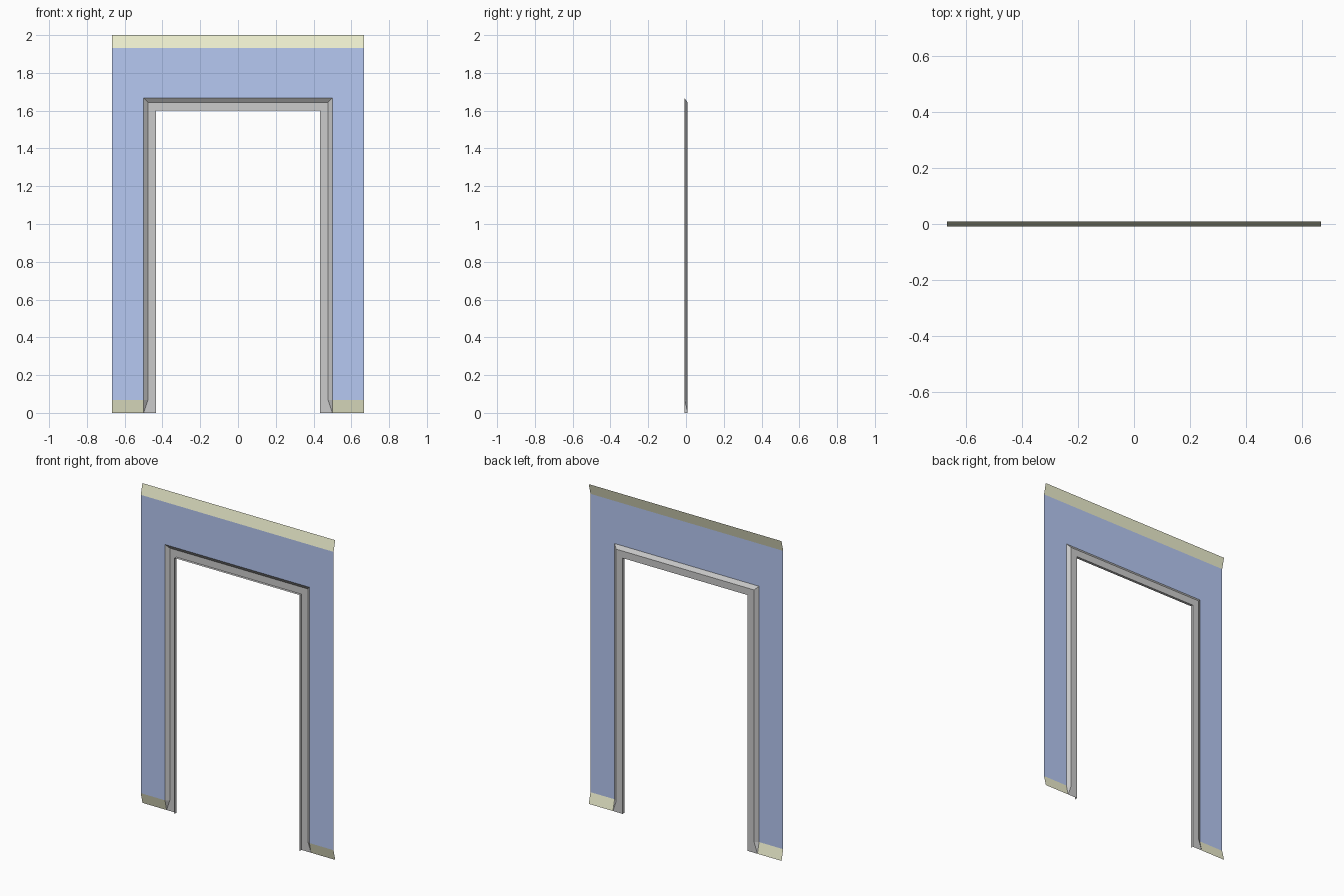
import bpy

if "Cube" in bpy.data.objects:
    bpy.data.objects.remove(bpy.data.objects["Cube"])

W, H = 0.667, 2.0        # wall half width and height
OX, OZ = 0.5, 1.667      # opening in the wall
BAND = 0.067             # height of the sloped trim bands
D = 0.0083               # half depth: wall face at -D, recessed edges at +D


def make_object(name, verts, faces, color=None):
    mesh = bpy.data.meshes.new(name)
    mesh.from_pydata(verts, [], faces)
    mesh.update()
    obj = bpy.data.objects.new(name, mesh)
    bpy.context.collection.objects.link(obj)
    if color:
        mat = bpy.data.materials.new(name + "_paint")
        mat.diffuse_color = (*color, 1)
        mat.use_nodes = True
        mat.node_tree.nodes["Principled BSDF"].inputs["Base Color"].default_value = mat.diffuse_color
        mesh.materials.append(mat)
    return obj


def panels(name, quads, color):
    """Flat panels: each is (x0, x1, z_low, y_low, z_high, y_high)."""
    verts, faces = [], []
    for x0, x1, z0, y0, z1, y1 in quads:
        n = len(verts)
        verts += [(x0, y0, z0), (x1, y0, z0), (x1, y1, z1), (x0, y1, z1)]
        faces.append((n, n + 1, n + 2, n + 3))
    return make_object(name, verts, faces, color)


# Wall face around the doorway
panels("wall_face", [
    (-W, -OX, BAND, -D, OZ, -D),
    (OX, W, BAND, -D, OZ, -D),
    (-W, W, OZ, -D, H - BAND, -D),
], (0.47, 0.58, 0.89))

# Trim bands sloping back at the top and the base
YELLOW = (0.86, 0.87, 0.63)
panels("top_trim", [(-W, W, H - BAND, -D, H, D)], YELLOW)
panels("base_trim", [
    (-W, -OX, 0, D, BAND, -D),
    (OX, W, 0, D, BAND, -D),
], YELLOW)

# Door frame: bevel, flat face and inner return swept round with mitred corners
profile = [(OX, -D), (0.477, D), (0.433, D), (0.433, -D)]
foot = [(OX, D)] + profile[1:]


def ring(prof, side, z=None):
    return [(side * x, y, OZ - OX + x if z is None else z) for x, y in prof]


rows = [ring(foot, -1, 0), ring(profile, -1, BAND), ring(profile, -1),
        ring(profile, 1), ring(profile, 1, BAND), ring(foot, 1, 0)]
verts = [v for row in rows for v in row]
faces = []
for i in range(5):
    for j in range(3):
        a, b = i * 4 + j, i * 4 + j + 1
        c, d = b + 4, a + 4
        if j == 0 and i == 0:      # folded foot, left
            faces += [(a, b, c), (a, c, d)]
        elif j == 0 and i == 4:    # folded foot, right
            faces += [(a, b, d), (b, c, d)]
        else:
            faces.append((a, b, c, d))
make_object("door_frame", verts, faces)
